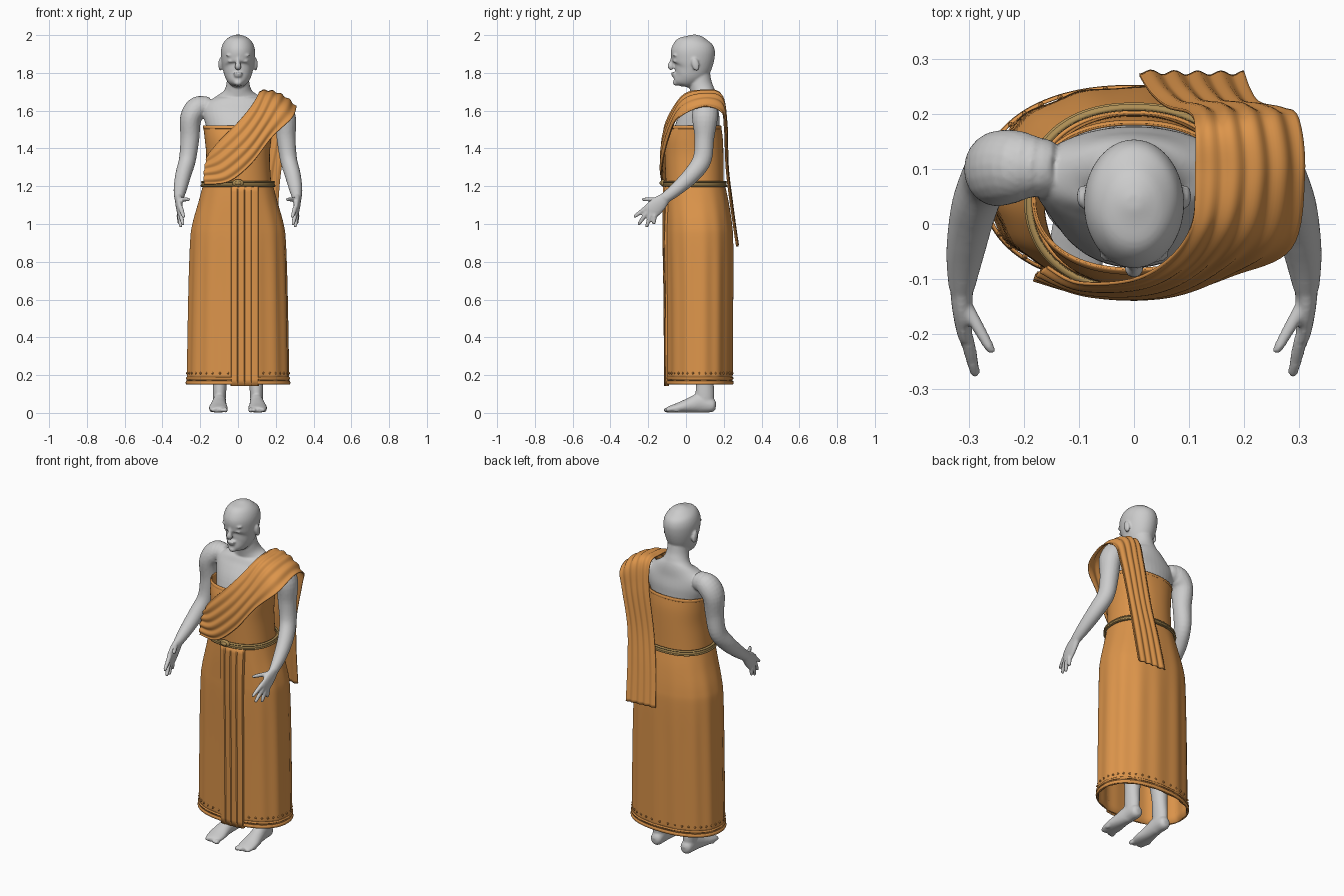
import bpy, bmesh
from math import sin, cos, pi, floor
from mathutils import Vector, Matrix


def material(name, rgb):
    m = bpy.data.materials.new(name)
    m.diffuse_color = (*rgb, 1)
    return m


ORANGE = material("orange_cloth", (0.72, 0.30, 0.07))
GOLD = material("old_gold", (0.42, 0.27, 0.09))


def spline(pts, sub):
    """Catmull-Rom through tuples of any length."""
    P = [pts[0]] + list(pts) + [pts[-1]]
    out = []
    for i in range(1, len(P) - 2):
        for k in range(sub):
            t = k / sub
            out.append(tuple(0.5 * (2 * b + (c - a) * t + (2 * a - 5 * b + 4 * c - d) * t * t
                                    + (3 * b - a - 3 * c + d) * t ** 3)
                             for a, b, c, d in zip(*P[i - 1:i + 3])))
    return out + [tuple(pts[-1])]


def finish(bm, name, mat=None):
    bmesh.ops.recalc_face_normals(bm, faces=bm.faces)
    me = bpy.data.meshes.new(name)
    bm.to_mesh(me)
    bm.free()
    ob = bpy.data.objects.new(name, me)
    bpy.context.collection.objects.link(ob)
    if mat:
        me.materials.append(mat)
    bpy.ops.object.select_all(action='DESELECT')
    ob.select_set(True)
    bpy.context.view_layer.objects.active = ob
    bpy.ops.object.shade_smooth_by_angle(angle=0.7)
    return ob


def skin(bm, rows, closed):
    vs = [[bm.verts.new(p) for p in r] for r in rows]
    n = len(rows[0])
    for a, b in zip(vs, vs[1:]):
        for i in range(n if closed else n - 1):
            j = (i + 1) % n
            bm.faces.new((a[i], a[j], b[j], b[i]))
    return vs


def limb(bm, secs, sx=1, n=20, sub=5):
    """Closed solid through sections (x, y, z, half width, half depth)."""
    S = spline(secs, sub)
    C = [Vector((s[0] * sx, s[1], s[2])) for s in S]
    rows = []
    for i, s in enumerate(S):
        t = (C[min(i + 1, len(C) - 1)] - C[max(i - 1, 0)]).normalized()
        u = Vector((1, 0, 0))
        u = (u - t * u.dot(t)).normalized()
        v = t.cross(u)
        rows.append([C[i] + u * s[3] * cos(2 * pi * k / n) + v * s[4] * sin(2 * pi * k / n)
                     for k in range(n)])
    vs = skin(bm, rows, True)
    bm.faces.new(vs[0])
    bm.faces.new(vs[-1])


def blob(bm, c, r, tilt=0, sub=3):
    m = Matrix.Translation(c) @ Matrix.Rotation(tilt, 4, 'X') @ Matrix.Diagonal((*r, 1))
    bmesh.ops.create_icosphere(bm, subdivisions=sub, radius=1, matrix=m)


# ---- body: overlapping solids fused by a voxel remesh
bm = bmesh.new()
limb(bm, [(0, .07, .92, .17, .12), (0, .05, 1.2, .145, .115), (0, .05, 1.4, .15, .13),
          (0, .06, 1.5, .165, .12), (0, .08, 1.58, .185, .10), (0, .09, 1.63, .18, .08),
          (0, .095, 1.67, .125, .068), (0, .088, 1.70, .078, .064), (0, .075, 1.75, .06, .06),
          (0, .065, 1.84, .056, .056)], n=40)
limb(bm, [(0, -.038, 1.733, .018, .02), (0, -.03, 1.75, .042, .042), (0, -.002, 1.78, .066, .072),
          (0, .025, 1.82, .08, .10), (0, .035, 1.87, .089, .113), (0, .037, 1.92, .09, .116),
          (0, .038, 1.96, .077, .098), (0, .04, 1.987, .05, .06), (0, .04, 2.002, .014, .014)], n=40)
limb(bm, [(0, -.066, 1.885, .009, .012), (0, -.075, 1.855, .011, .014),
          (0, -.082, 1.835, .017, .016), (0, -.07, 1.822, .014, .012)])
blob(bm, (0, -.066, 1.797), (.026, .014, .007))
blob(bm, (0, -.063, 1.785), (.022, .014, .008))
blob(bm, (0, -.052, 1.748), (.022, .018, .016))
for s in (-1, 1):
    blob(bm, (s * .036, -.057, 1.893), (.028, .014, .007))
    blob(bm, (s * .036, -.056, 1.862), (.019, .012, .008))
    blob(bm, (s * .093, .05, 1.845), (.011, .02, .036), .25)
    # arm from shoulder to palm
    limb(bm, [(.15, .10, 1.62, .05, .05), (.21, .105, 1.615, .062, .065), (.25, .10, 1.56, .057, .068),
              (.255, .097, 1.45, .05, .052), (.268, .085, 1.34, .045, .05), (.29, .03, 1.26, .042, .045),
              (.306, -.05, 1.185, .035, .036), (.313, -.115, 1.135, .024, .029)], s)
    limb(bm, [(.313, -.105, 1.142, .022, .028), (.312, -.145, 1.105, .019, .043),
              (.308, -.185, 1.068, .015, .045), (.306, -.20, 1.055, .01, .035)], s)
    # fingers and thumb
    for a, b in (((.302, -.212, 1.085), (.287, -.277, 1.035)), ((.306, -.205, 1.063), (.29, -.254, .994)),
                 ((.31, -.188, 1.047), (.302, -.21, .982)), ((.313, -.167, 1.043), (.31, -.17, .998)),
                 ((.307, -.145, 1.13), (.256, -.235, 1.13))):
        a, b = Vector(a), Vector(b)
        limb(bm, [(*a.lerp(b, t), r, r) for t, r in
                  ((-.35, .009), (0, .0125), (.5, .0115), (.9, .009), (1, .004))], s, 12, 3)
    # leg, foot and toes
    limb(bm, [(.085, .07, .98, .085, .10), (.09, .07, .75, .08, .09), (.09, .075, .52, .058, .062),
              (.09, .095, .36, .055, .062), (.095, .10, .2, .04, .046), (.098, .10, .1, .035, .05),
              (.098, .10, .04, .032, .045)], s)
    limb(bm, [(.097, .158, .035, .015, .018), (.097, .14, .038, .033, .036), (.098, .08, .052, .036, .052),
              (.102, .02, .04, .042, .04), (.104, -.04, .027, .05, .027), (.103, -.085, .019, .046, .018),
              (.1, -.1, .016, .036, .012)], s)
    for i in range(5):
        blob(bm, (s * (.067 + .0185 * i), -.098 + .005 * i * i * .6, .015),
             (.0125 - .0008 * i, .021, .0135 - .0006 * i))
body = finish(bm, "body")
rm = body.modifiers.new("fuse", 'REMESH')
rm.mode, rm.voxel_size, rm.use_smooth_shade = 'VOXEL', .0055, True
sm = body.modifiers.new("soften", 'SMOOTH')
sm.factor, sm.iterations = .5, 4
for m in ("fuse", "soften"):
    bpy.ops.object.modifier_apply(modifier=m)

# ---- cloth helpers: sections are (z, centre y, half width, half depth)
POW = 2.25


def oval(sec, grow=0, n=128):
    z, cy, rx, ry = sec
    f = lambda c: (1 if c >= 0 else -1) * abs(c) ** (2 / POW)
    return [Vector(((rx + grow) * f(cos(2 * pi * k / n)), cy + (ry + grow) * f(sin(2 * pi * k / n)), z))
            for k in range(n)]


def section_at(dense, z):
    for a, b in zip(dense, dense[1:]):
        if b[0] <= z <= a[0]:
            t = (a[0] - z) / (a[0] - b[0])
            return (z, *(p + (q - p) * t for p, q in zip(a[1:], b[1:])))
    return (z, *(dense[0] if z > dense[0][0] else dense[-1])[1:])


def cloth(name, rows, closed=True, thick=.006, mat=ORANGE):
    bm = bmesh.new()
    skin(bm, rows, closed)
    ob = finish(bm, name, mat)
    if thick:
        so = ob.modifiers.new("thickness", 'SOLIDIFY')
        so.thickness, so.offset = thick, 0
    return ob


def band(name, dense, z, h, grow, mat=ORANGE):
    return cloth(name, [oval(section_at(dense, z + h * cos(a)), grow * (.4 + .6 * sin(a)))
                        for a in [pi * i / 6 for i in range(7)]], thick=.003, mat=mat)


# ---- bodice
bodice = spline([(1.52, .05, .18, .13), (1.45, .043, .172, .148), (1.35, .043, .166, .153),
                 (1.2, .047, .176, .152)], 6)
cloth("bodice", [oval(s, .002 * sin(9 * s[0])) for s in bodice])
band("bodice_top_trim", bodice, 1.512, .008, .006)

# ---- skirt with soft folds growing toward the hem
skirt = spline([(1.215, .047, .18, .154), (1.12, .056, .205, .166), (1.0, .065, .238, .175),
                (.9, .068, .25, .178), (.6, .07, .259, .175), (.15, .07, .267, .172)], 6)
rows = []
for s in skirt:
    amp = .003 * min(1, (1.22 - s[0]) * 2)
    mid = Vector((0, s[1], s[0]))
    rows.append([p + (p - mid).normalized() * amp * sin(k * 2 * pi * 14 / 128)
                 for k, p in enumerate(oval(s))])
cloth("skirt", rows)
band("hem_band_lower", skirt, .16, .009, .009)
band("hem_band_upper", skirt, .183, .005, .008)
bm = bmesh.new()
for p in oval(section_at(skirt, .21), .004, 40):
    blob(bm, p, (.006, .006, .007), sub=1)
finish(bm, "hem_beads", ORANGE)

# ---- front pleat panel with stepped folds
rows = []
for i in range(31):
    z = 1.205 - (1.205 - .142) * i / 30
    _, cy, rx, ry = section_at(skirt, z)
    row = []
    for k in range(33):
        x = -.037 + .145 * k / 32
        f = k / 32 * 4
        out = 0 if k in (0, 32) else .008 + .005 * (f - floor(f))
        row.append((x, cy - ry * (1 - abs(x / rx) ** POW) ** (1 / POW) - out, z))
    rows.append(row)
cloth("front_pleats", rows, False, .004)

# ---- belt and buckle
band("belt", skirt, 1.212, .012, .012, GOLD)
for i, z in enumerate((1.202, 1.222)):
    band("belt_cord_%d" % i, skirt, z, .004, .015, GOLD)
bm = bmesh.new()
blob(bm, (0, -.122, 1.217), (.03, .012, .02))
blob(bm, (0, -.132, 1.217), (.017, .008, .011))
finish(bm, "buckle", GOLD)

# ---- shoulder sash: stations of inner edge, middle, outer edge
stations = [
    (-.158, -.078, 1.37, -.178, -.092, 1.29, -.18, -.10, 1.21),
    (-.10, -.108, 1.44, -.085, -.125, 1.32, -.05, -.128, 1.225),
    (.0, -.102, 1.54, .04, -.125, 1.43, .07, -.125, 1.32),
    (.07, -.06, 1.625, .13, -.085, 1.55, .18, -.09, 1.46),
    (.105, .0, 1.685, .19, -.015, 1.66, .285, -.04, 1.56),
    (.11, .09, 1.70, .21, .09, 1.692, .307, .09, 1.62),
    (.11, .175, 1.685, .2, .187, 1.67, .297, .187, 1.59),
    (.10, .205, 1.55, .185, .213, 1.53, .272, .205, 1.50),
    (.06, .217, 1.30, .145, .22, 1.30, .23, .215, 1.30),
    (.03, .242, 1.10, .12, .244, 1.10, .212, .238, 1.10),
    (.01, .274, .89, .105, .272, .885, .2, .272, .88)]
rows = []
for s in spline(stations, 8):
    a, m, b = Vector(s[:3]), Vector(s[3:6]), Vector(s[6:])
    rows.append([a * (2 * t - 1) * (t - 1) + m * 4 * t * (1 - t) + b * t * (2 * t - 1)
                 for t in [k / 40 for k in range(41)]])
pleated = []
for i, r in enumerate(rows):
    q, w = rows[min(i + 1, len(rows) - 1)], rows[max(i - 1, 0)]
    row = []
    for k, p in enumerate(r):
        nrm = (q[k] - w[k]).cross(r[min(k + 1, 40)] - r[max(k - 1, 0)]).normalized()
        row.append(p + nrm * .004 * sin(k / 40 * 2 * pi * 4.5 + .02 * i))
    pleated.append(row)
cloth("shoulder_sash", pleated, False, .006)
